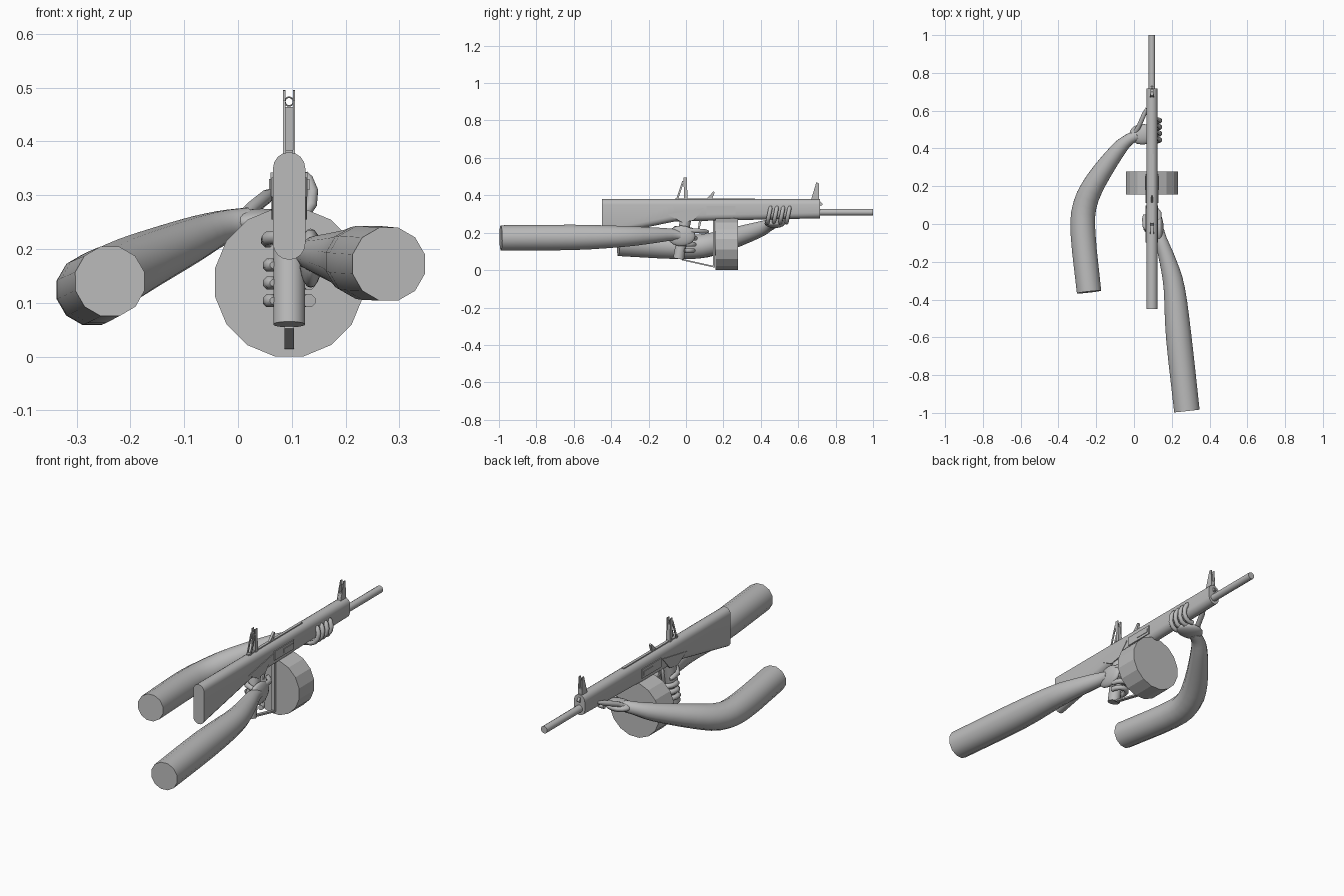
import bpy, bmesh
from math import cos, sin, pi, radians
from mathutils import Vector

cube = bpy.data.objects.get("Cube")
if cube:
    bpy.data.objects.remove(cube, do_unlink=True)

tone = .5
grey = bpy.data.materials.new("plain grey")
grey.use_nodes = True
grey.diffuse_color = (tone, tone, tone, 1)
grey.node_tree.nodes["Principled BSDF"].inputs["Base Color"].default_value = grey.diffuse_color

CENTRE = .095          # x of the gun's middle plane
HALF = .03             # half thickness of the gun body
UP = Vector((0, 0, 1))
FORWARD = Vector((0, 1, 0))
SIDES = (("left", 1), ("right", -1))


def shade(ob, angle):
    """Colour the part and smooth it below the given edge angle."""
    ob.data.materials.append(grey)
    bpy.ops.object.select_all(action='DESELECT')
    ob.select_set(True)
    bpy.context.view_layer.objects.active = ob
    bpy.ops.object.shade_smooth_by_angle(angle=radians(angle))


def loft(name, rings, angle):
    """Skin a list of point rings and cap both ends."""
    bm = bmesh.new()
    loops = [[bm.verts.new(point) for point in ring] for ring in rings]
    for low, high in zip(loops, loops[1:]):
        for i in range(len(low)):
            bm.faces.new((low[i - 1], low[i], high[i], high[i - 1]))
    bm.faces.new(loops[0])
    bm.faces.new(loops[-1])
    bmesh.ops.recalc_face_normals(bm, faces=bm.faces)
    mesh = bpy.data.meshes.new(name)
    bm.to_mesh(mesh)
    bm.free()
    ob = bpy.data.objects.new(name, mesh)
    bpy.context.collection.objects.link(ob)
    shade(ob, angle)


def tube(name, stations, sides=12, reference=UP, angle=50):
    """Sweep a circle through stations of (x, y, z, radius)."""
    points = [Vector(s[:3]) for s in stations]
    rings = []
    for i, point in enumerate(points):
        ahead = points[min(i + 1, len(points) - 1)]
        along = (ahead - points[max(i - 1, 0)]).normalized()
        across = along.cross(reference).normalized()
        over = across.cross(along)
        radius = stations[i][3]
        turns = [2 * pi * (k + .5) / sides for k in range(sides)]
        rings.append([point + radius * (across * cos(a) + over * sin(a)) for a in turns])
    loft(name, rings, angle)


def limb(name, *keys):
    """A tube along a smooth curve through a few stations."""
    keys = [Vector(key) for key in keys]
    keys = [2 * keys[0] - keys[1]] + keys + [2 * keys[-1] - keys[-2]]
    steps = 3
    stations = []
    for before, start, end, after in zip(keys, keys[1:], keys[2:], keys[3:]):
        for step in range(steps):
            t = step / steps
            leave, arrive = (end - before) / 2, (after - start) / 2
            ease = t * t * (3 - 2 * t)
            stations.append(start.lerp(end, ease) + leave * t * (1 - t) ** 2
                            - arrive * t * t * (1 - t))
    tube(name, stations + [keys[-2]])


def finger(name, points, radius=.013, reference=UP):
    """A thin tube whose tip is drawn in."""
    stations = [(*point, radius) for point in points]
    tip = Vector(points[-1]) * 1.5 - Vector(points[-2]) * .5
    tube(name, stations + [(*tip, radius / 2)], 8, reference, 60)


def ellipsoid(name, centre, radii):
    bpy.ops.mesh.primitive_uv_sphere_add(segments=16, ring_count=10, radius=1, location=centre)
    ob = bpy.context.object
    ob.name = name
    ob.scale = radii
    shade(ob, 60)


def bar(name, start, end, thick, width, x=CENTRE, taper=1):
    """A flat bar between two (y, z) points, thick in profile and wide in x."""
    start, end = Vector(start), Vector(end)
    offset = (end - start).orthogonal().normalized() * thick / 2
    outline = (start + offset, start - offset, end - offset * taper, end + offset * taper)
    loft(name, [[(x + side * width / 2, *p) for p in outline] for word, side in SIDES], 10)


def capsule(y, low, high=.38):
    """Upright cross-section with a rounded top and bottom."""
    ring = []
    for middle, first in ((high - HALF, 0), (low + HALF, pi)):
        for k in range(9):
            a = first + pi * k / 8
            ring.append((CENTRE + HALF * cos(a), y, middle + HALF * sin(a)))
    return ring


# Stock, receiver and handguard share one section with a rising underside
loft("gun_body", [capsule(-.45, .18), capsule(-.06, .26), capsule(.717, .277)], 40)

# Barrel and drum magazine
muzzle_height, drum_height = .31, .138
tube("barrel", [(CENTRE, y, muzzle_height, .018) for y in (.7, 1)])
tube("drum_magazine", [(CENTRE, y, drum_height, .14) for y in (.157, .277)], 16, angle=15)
bar("magazine_neck", (.17, .27), (.26, .27), .06, .045)

# Grip, guard and trigger
grip_foot, grip_top = Vector((CENTRE, -.04, .06)), Vector((CENTRE, 0, .28))
tube("grip", [(*grip_foot, HALF), (*grip_top, HALF)], 16, FORWARD)
bar("guard_lower_bar", (-.02, .056), (.15, .018), .008, .018)
bar("guard_front_bar", (.15, .015), (.15, .28), .01, .018)
bar("trigger", (.08, .28), (.065, .21), .015, .01, taper=.5)

for word, side in SIDES:
    # Port, bolt and panel on each flank
    flank = CENTRE + side * HALF
    bar(word + "_port_plate", (.11, .32), (.265, .32), .045, .009, flank)
    bar(word + "_port_bolt", (.18, .32), (.255, .32), .02, .009, flank + side * .003)
    bar(word + "_receiver_panel", (0, .315), (.01, .26), .2, .006, flank, taper=.3)
    # Paired sight prongs
    prong = CENTRE + side * .009
    bar(word + "_rear_sight_prong", (0, .37), (-.005, .495), .018, .004, prong)
    bar(word + "_rear_sight_strut", (-.05, .37), (-.015, .475), .01, .004, prong)
    bar(word + "_front_sight_prong", (.69, .37), (.703, .467), .045, .004, prong, taper=.3)

# Sight blocks, ring, rail and small catches
bar("rear_sight_bridge", (0, .37), (-.004, .464), .014, .018)
bar("front_sight_block", (.69, .37), (.695, .41), .04, .018, taper=.8)
bar("front_sight_post", (.7, .4), (.7, .45), .007, .005)
bpy.ops.mesh.primitive_torus_add(major_radius=.008, minor_radius=.0015, major_segments=16,
                                 minor_segments=6, location=(CENTRE, -.005, .474),
                                 rotation=(pi / 2, 0, 0))
ring = bpy.context.object
ring.name = "rear_sight_ring"
shade(ring, 60)
bar("top_rail", (-.06, .378), (.37, .378), .012, .014)
bar("cocking_lever", (.12, .37), (.15, .418), .03, .012, taper=.3)
bar("muzzle_catch", (.71, .355), (.73, .35), .03, .012, taper=.2)

# Right arm, bent forward so the hand carries the handguard
limb("right_arm", (-.238, -.36, .14, .067), (-.27, -.05, .125, .068), (-.26, .1, .13, .065),
     (-.2, .23, .165, .058), (-.09, .385, .215, .043), (-.03, .445, .24, .032),
     (.02, .47, .25, .028))
ellipsoid("right_palm", (.045, .475, .25), (.07, .055, .025))
for number in range(4):
    root = .435 + number * .034
    turns = [radians(a) for a in range(-110, 50, 30)]
    curl = [(CENTRE + .044 * cos(a), root + .01 * (1 + sin(a)), .3 + .047 * sin(a)) for a in turns]
    finger("right_finger_%d" % (number + 1), curl, .0115, FORWARD)
finger("right_thumb", [(0, .475, .25), (.025, .515, .275), (.053, .58, .297)])

# Left arm, reaching to the grip
limb("left_arm", (.28, -.99, .172, .07), (.237, -.6, .175, .07), (.213, -.34, .18, .058),
     (.18, -.2, .185, .046), (.142, -.08, .19, .033), (.135, -.03, .185, .025))
ellipsoid("left_palm", (.135, -.025, .183), (.022, .075, .055))
for number in range(3):
    hold = grip_foot.lerp(grip_top, .5 - number * .15)
    turns = [radians(a) for a in range(0, 211, 30)]
    curl = [hold + Vector((.037 * cos(a), .025 + .045 * sin(a), 0)) for a in turns]
    finger("left_finger_%d" % (number + 1), curl)
finger("left_index_finger", [(.135, 0, .21), (.133, .06, .21), (.1, .1, .207)])
finger("left_thumb", [(.13, -.055, .21), (.09, -.055, .225), (.056, -.01, .22), (.055, .03, .215)])
